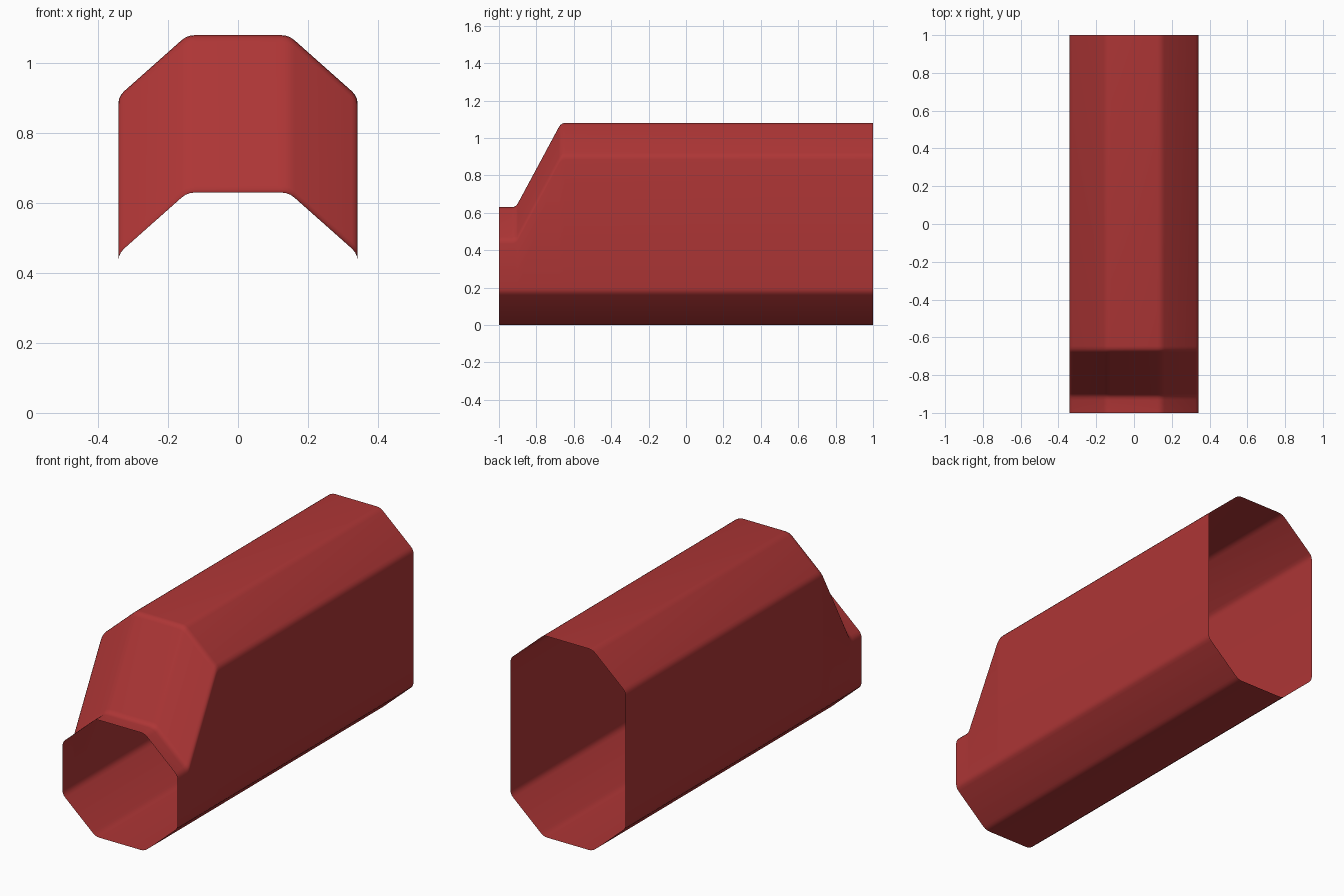
import bpy
import bmesh
from mathutils import Vector

cube = bpy.data.objects.get("Cube")
if cube:
    bpy.data.objects.remove(cube, do_unlink=True)

HALF_WIDTH, FLAT, CHAMFER = 0.342, 0.145, 0.175
LOW_TOP, RISE = 0.63, 0.45
ROUND = 0.022
STEPS = 3


def rounded(points, radius, closed):
    """Replace each corner with a small curved bend."""
    pts = [Vector(p) for p in points]
    out = []
    for i, p in enumerate(pts):
        if not closed and i in (0, len(pts) - 1):
            out.append(p)
            continue
        start = p + (pts[i - 1] - p).normalized() * radius
        end = p + (pts[(i + 1) % len(pts)] - p).normalized() * radius
        for k in range(STEPS + 1):
            t = k / STEPS
            out.append(start * (1 - t) ** 2 + p * 2 * t * (1 - t) + end * t * t)
    return out


# Eight-sided cross-section, counter-clockwise from the front
right_half = [(FLAT, 0), (HALF_WIDTH, CHAMFER),
              (HALF_WIDTH, LOW_TOP - CHAMFER), (FLAT, LOW_TOP)]
section = rounded(right_half + [(-x, z) for x, z in reversed(right_half)], ROUND, True)

# Lengthwise path: (y, how far the upper half is lifted)
path = rounded([(-1, 0), (-0.91, 0), (-0.668, RISE), (1, RISE)], ROUND, False)

# Open-ended shell lofted through the lifted sections
bm = bmesh.new()
rings = [[bm.verts.new((x, y, z + (lift if z > LOW_TOP / 2 else 0)))
          for x, z in section] for y, lift in path]
for a, b in zip(rings, rings[1:]):
    for i in range(len(section)):
        j = (i + 1) % len(section)
        bm.faces.new((a[i], b[i], b[j], a[j]))
mesh = bpy.data.meshes.new("duct_shell")
bm.to_mesh(mesh)
bm.free()

shell = bpy.data.objects.new("duct_shell", mesh)
bpy.context.collection.objects.link(shell)

# Red paint
red = bpy.data.materials.new("dark_red")
red.use_nodes = True
colour = (0.42, 0.036, 0.036, 1)
red.diffuse_color = colour
red.node_tree.nodes["Principled BSDF"].inputs["Base Color"].default_value = colour
mesh.materials.append(red)

bpy.ops.object.select_all(action="DESELECT")
shell.select_set(True)
bpy.context.view_layer.objects.active = shell
bpy.ops.object.shade_smooth_by_angle()
